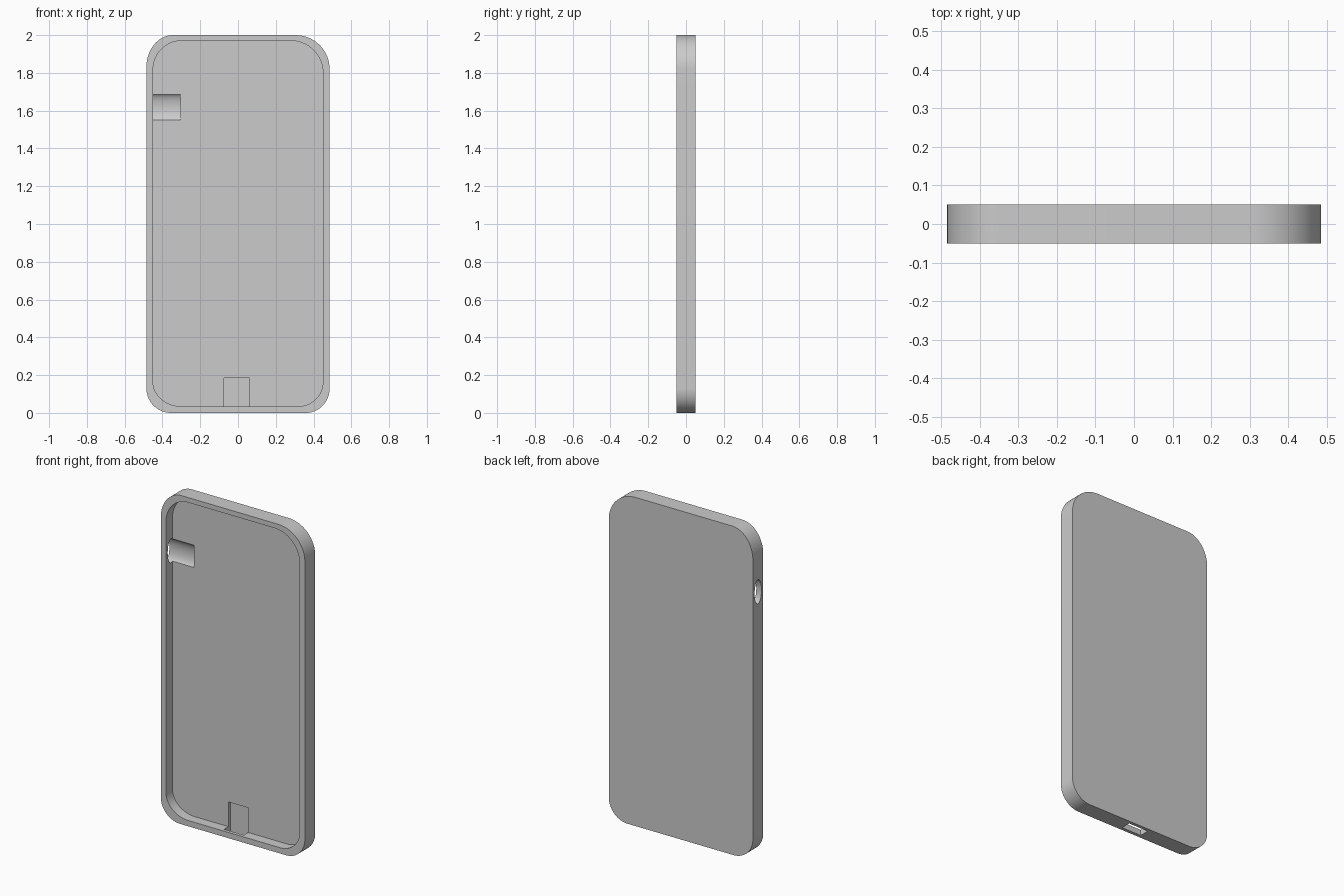
import bpy
import bmesh
import math
from mathutils import Matrix, Vector

default = bpy.data.objects.get("Cube")
if default:
    bpy.data.objects.remove(default, do_unlink=True)

grey = bpy.data.materials.new("plain grey")
grey.use_nodes = True
tone = (0.6, 0.6, 0.6, 1)
grey.diffuse_color = tone
grey.node_tree.nodes["Principled BSDF"].inputs["Base Color"].default_value = tone


def to_object(name, bm):
    bmesh.ops.recalc_face_normals(bm, faces=bm.faces)
    mesh = bpy.data.meshes.new(name)
    bm.to_mesh(mesh)
    bm.free()
    mesh.materials.append(grey)
    obj = bpy.data.objects.new(name, mesh)
    bpy.context.collection.objects.link(obj)
    return obj


def rounded_slab(name, half_x, z0, z1, y0, y1, radii, steps=20):
    """Rounded plate; radii are (rx, rz) for top right, top left, bottom left, bottom right."""
    bm = bmesh.new()
    corners = [(1, z1, 1), (-1, z1, 1), (-1, z0, -1), (1, z0, -1)]
    verts = []
    for i, ((sx, z, sz), (rx, rz)) in enumerate(zip(corners, radii)):
        for k in range(steps + 1):
            a = (i + k / steps) * math.pi / 2
            verts.append(bm.verts.new((sx * (half_x - rx) + rx * math.cos(a), y0,
                                       z - sz * rz + rz * math.sin(a))))
    face = bm.faces.new(verts)
    ext = bmesh.ops.extrude_face_region(bm, geom=[face])
    moved = [g for g in ext["geom"] if isinstance(g, bmesh.types.BMVert)]
    bmesh.ops.translate(bm, verts=moved, vec=(0, y1 - y0, 0))
    return to_object(name, bm)


def box(name, low, high):
    low, high = Vector(low), Vector(high)
    bm = bmesh.new()
    bmesh.ops.create_cube(bm, size=1, matrix=Matrix.Translation((low + high) / 2)
                          @ Matrix.Diagonal((*(high - low), 1)))
    return to_object(name, bm)


def oval_rod(name, x0, x1, z, ry, rz):
    bm = bmesh.new()
    place = (Matrix.Translation(((x0 + x1) / 2, 0, z)) @ Matrix.Diagonal((1, ry, rz, 1))
             @ Matrix.Rotation(math.pi / 2, 4, "Y"))
    bmesh.ops.create_cone(bm, cap_ends=True, segments=64, radius1=1, radius2=1,
                          depth=x1 - x0, matrix=place)
    return to_object(name, bm)


def cut(target, cutter):
    cutter.hide_render = True
    mod = target.modifiers.new("cut", "BOOLEAN")
    mod.operation, mod.solver, mod.object = "DIFFERENCE", "EXACT", cutter
    bpy.context.view_layer.objects.active = target
    bpy.ops.object.modifier_apply(modifier=mod.name)
    bpy.data.objects.remove(cutter, do_unlink=True)


# Case shell
case = rounded_slab("case_shell", 0.485, 0, 2, -0.05, 0.05,
                    [(0.18, 0.18), (0.14, 0.17), (0.13, 0.13), (0.125, 0.13)])

# Open pocket in the front
cut(case, rounded_slab("pocket_cutter", 0.45, 0.035, 1.97, -0.2, 0.012,
                       [(0.17, 0.17), (0.15, 0.155), (0.15, 0.13), (0.13, 0.13)]))

# Oval side hole with its groove, and the slot through the bottom wall
cut(case, oval_rod("side_hole_cutter", -0.6, -0.305, 1.618, 0.033, 0.073))
cut(case, box("bottom_slot_cutter", (-0.073, -0.03, -0.1), (0.06, 0.03, 0.185)))

# Smooth rounded walls, sharp rims
bpy.ops.object.select_all(action="DESELECT")
case.select_set(True)
bpy.context.view_layer.objects.active = case
bpy.ops.object.shade_smooth_by_angle(angle=math.radians(30))
